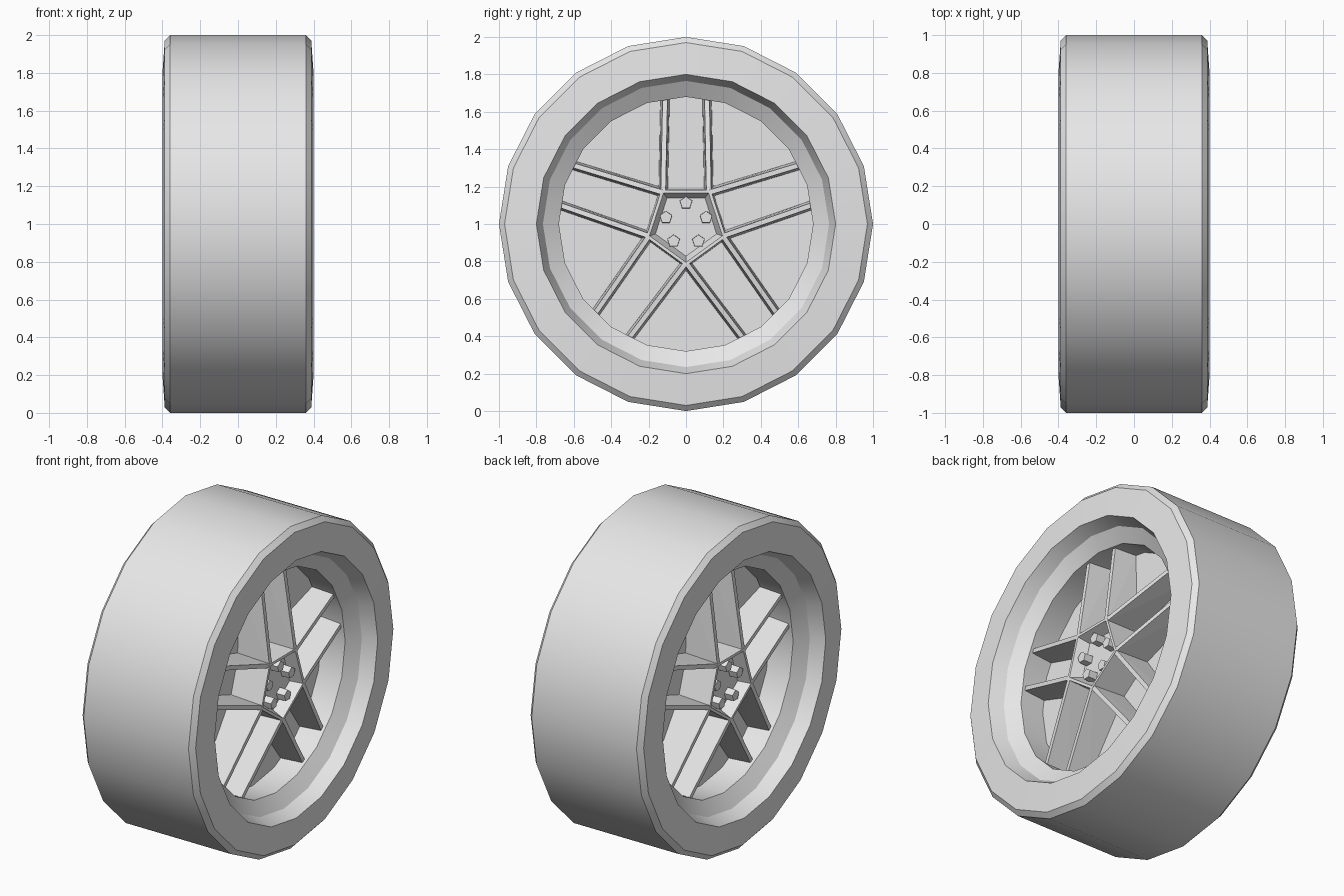
import bpy, bmesh
from math import sin, cos, pi, tau, radians
from mathutils import Matrix, Vector

cube = bpy.data.objects.get("Cube")
if cube:
    bpy.data.objects.remove(cube, do_unlink=True)

GREY = (0.8, 0.8, 0.8, 1)
grey = bpy.data.materials.new("plain_grey")
grey.use_nodes = True
grey.diffuse_color = GREY
grey.node_tree.nodes["Principled BSDF"].inputs["Base Color"].default_value = GREY

CENTRE = Matrix.Translation((0, 0, 1))
FIFTHS = [k * tau / 5 for k in range(5)]


def lathe(bm, profile, sides, start=0, offset=(0, 0)):
    """Spin (x, radius) points about the x axis; end rings are capped."""
    rings = []
    for x, r in profile:
        angles = [start + i * tau / sides for i in range(sides)]
        rings.append([bm.verts.new((x, offset[0] + r * sin(a), offset[1] + r * cos(a)))
                      for a in angles])
    for a, b in zip(rings, rings[1:]):
        for i in range(sides):
            j = (i + 1) % sides
            bm.faces.new((a[i], a[j], b[j], b[i]))
    bm.faces.new(rings[0])
    bm.faces.new(rings[-1])


def finish(bm, name, both_sides=True):
    """Mirror to the other wheel face, lift to stand on the ground, add object."""
    if both_sides:
        copy = bmesh.ops.duplicate(bm, geom=bm.verts[:] + bm.edges[:] + bm.faces[:])
        verts = [g for g in copy["geom"] if isinstance(g, bmesh.types.BMVert)]
        for v in verts:
            v.co.x = -v.co.x
    bmesh.ops.recalc_face_normals(bm, faces=bm.faces[:])
    bm.transform(CENTRE)
    mesh = bpy.data.meshes.new(name)
    bm.to_mesh(mesh)
    bm.free()
    mesh.materials.append(grey)
    obj = bpy.data.objects.new(name, mesh)
    bpy.context.collection.objects.link(obj)
    return obj


# Tyre, stepped rim, barrel and centre disc as one spun section
half = [(0.1, 0.68), (0.26, 0.68), (0.315, 0.765), (0.4, 0.8), (0.388, 0.97), (0.36, 1)]
bm = bmesh.new()
lathe(bm, half + [(-x, r) for x, r in reversed(half)], 20)
tyre = finish(bm, "tyre_and_rim", both_sides=False)
bpy.ops.object.select_all(action='DESELECT')
tyre.select_set(True)
bpy.context.view_layer.objects.active = tyre
bpy.ops.object.shade_smooth_by_angle(angle=radians(30))

# Five-sided hub with a sunken floor
bm = bmesh.new()
lathe(bm, [(0.09, 0.235), (0.31, 0.225), (0.31, 0.205), (0.24, 0.172)], 5, start=pi / 5)
finish(bm, "hub")

# Paired spoke ribs: tapered bars falling from the hub to the rim
bm = bmesh.new()
for angle in FIFTHS:
    turn = Matrix.Rotation(angle, 3, 'X')
    for side in (-1, 1):
        corners = []
        for y, z, top in ((0.122, 0.17, 0.31), (0.112, 0.672, 0.24)):
            for x, width in ((0.09, 0.05), (top, 0.026)):
                for edge in (-0.5, 0.5):
                    point = Vector((x, side * y + edge * width, z))
                    corners.append(bm.verts.new(turn @ point))
        bmesh.ops.convex_hull(bm, input=corners)
bmesh.ops.dissolve_limit(bm, angle_limit=radians(1), verts=bm.verts[:], edges=bm.edges[:])
finish(bm, "spoke_ribs")

# Wheel nuts
bm = bmesh.new()
for angle in FIFTHS:
    lathe(bm, [(0.23, 0.036), (0.295, 0.034)], 5,
          offset=(0.113 * sin(angle), 0.113 * cos(angle)))
finish(bm, "wheel_nuts")
